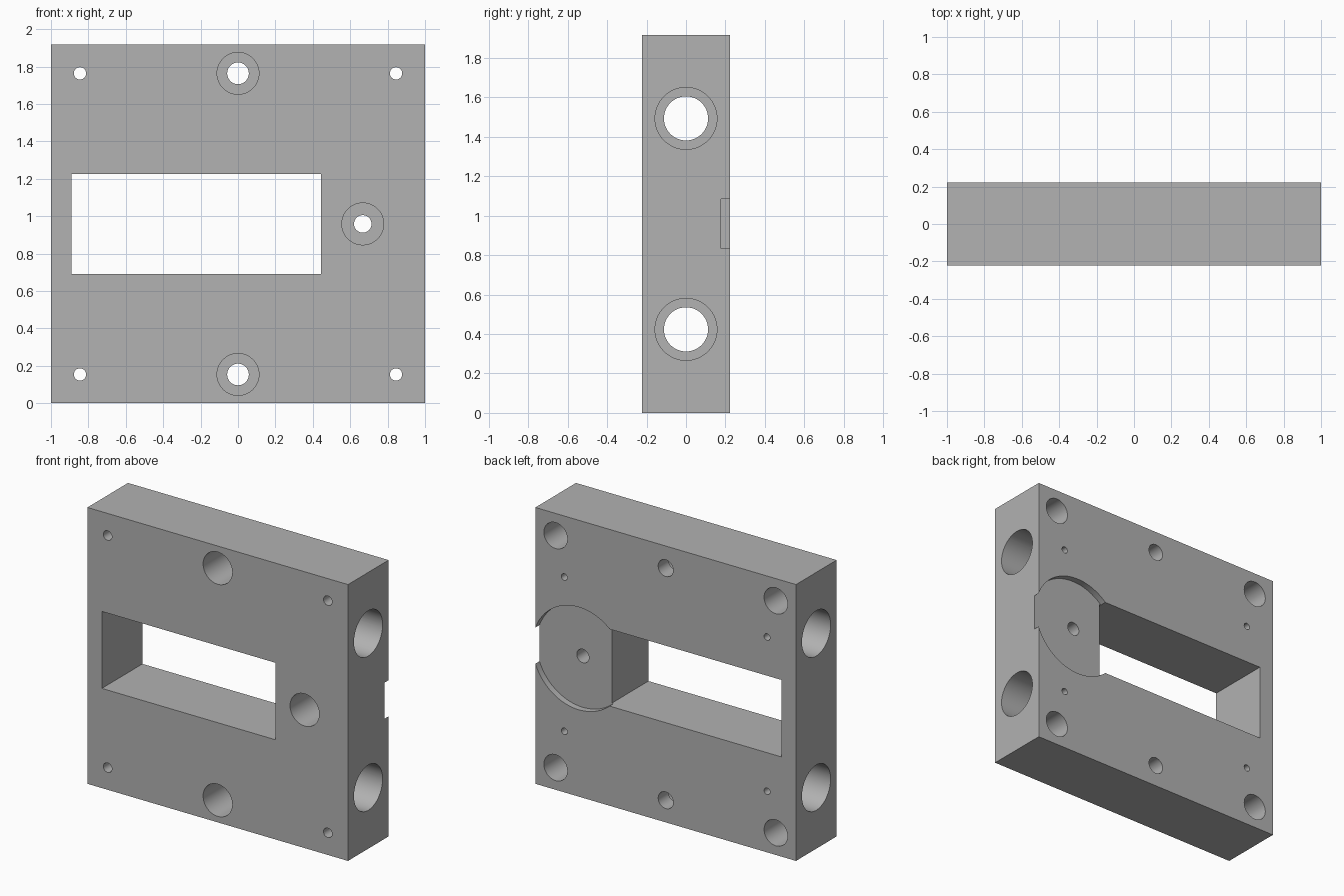
import bpy, math

if "Cube" in bpy.data.objects:
    bpy.data.objects.remove(bpy.data.objects["Cube"])

H, D = 1.917, 0.2225          # plate height, half thickness
C = H / 2                     # mid height
E = 0.05                      # cutter overshoot

grey = bpy.data.materials.new("machined grey")
grey.diffuse_color = (0.445, 0.445, 0.445, 1)
grey.use_nodes = True
grey.node_tree.nodes["Principled BSDF"].inputs["Base Color"].default_value = grey.diffuse_color


def box(name, lo, hi):
    bpy.ops.mesh.primitive_cube_add(
        size=1, location=[(a + b) / 2 for a, b in zip(lo, hi)])
    ob = bpy.context.object
    ob.name = name
    ob.scale = [b - a for a, b in zip(lo, hi)]
    bpy.ops.object.transform_apply(location=True, rotation=True, scale=True)
    return ob


def cut(cutter):
    mod = plate.modifiers.new("cut", 'BOOLEAN')
    mod.operation = 'DIFFERENCE'
    mod.solver = 'EXACT'
    mod.object = cutter
    bpy.context.view_layer.objects.active = plate
    bpy.ops.object.modifier_apply(modifier=mod.name)
    bpy.data.objects.remove(cutter)


def bore(axis, a, b, radius, start, end, sides=48):
    """Cylindrical cut along 'Y' at (x, z) or along 'X' at (y, z)."""
    mid = (start + end) / 2
    loc, rot = ((a, mid, b), (math.pi / 2, 0, 0)) if axis == 'Y' else \
               ((mid, a, b), (0, math.pi / 2, 0))
    bpy.ops.mesh.primitive_cylinder_add(
        vertices=sides, radius=radius, depth=abs(end - start),
        location=loc, rotation=rot)
    cut(bpy.context.object)


# Plate body
plate = box("plate", (-1, -D, 0), (1, D, H))
plate.data.materials.append(grey)

# Rectangular window
cut(box("window_cutter", (-0.889, -D - E, C - 0.267), (0.444, D + E, C + 0.267)))

# Round recess on the back, breaking out through the right edge
bore('Y', 0.667, C, 0.356, D - 0.045, D + E, 96)

# Screw hole beside the window, counterbored from the front
bore('Y', 0.667, C, 0.112, -D - E, 0.04)
bore('Y', 0.667, C, 0.047, -D - E, D + E, 32)

for s in (-1, 1):
    # Middle screw holes, counterbored from the front
    z = C + s * 0.805
    bore('Y', 0, z, 0.112, -D - E, 0.11)
    bore('Y', 0, z, 0.058, -D - E, D + E, 32)

    # Corner holes, counterbored from the back
    for x in (-0.845, 0.845):
        bore('Y', x, z, 0.09, -0.09, D + E)
        bore('Y', x, z, 0.033, -D - E, D + E, 24)

    # Long rod bores with bearing seats at both ends
    z = C + s * 0.535
    bore('X', 0, z, 0.112, -1 - E, 1 + E)
    for e in (-1, 1):
        bore('X', 0, z, 0.157, e * 0.556, e * (1 + E), 64)
        # Set screw hole from the back into the seat
        bore('Y', e * 0.778, z, 0.023, 0.05, D + E, 20)

# Smooth bores, crisp edges
bpy.ops.object.select_all(action='DESELECT')
plate.select_set(True)
bpy.context.view_layer.objects.active = plate
bpy.ops.object.shade_smooth_by_angle(angle=math.radians(30))
